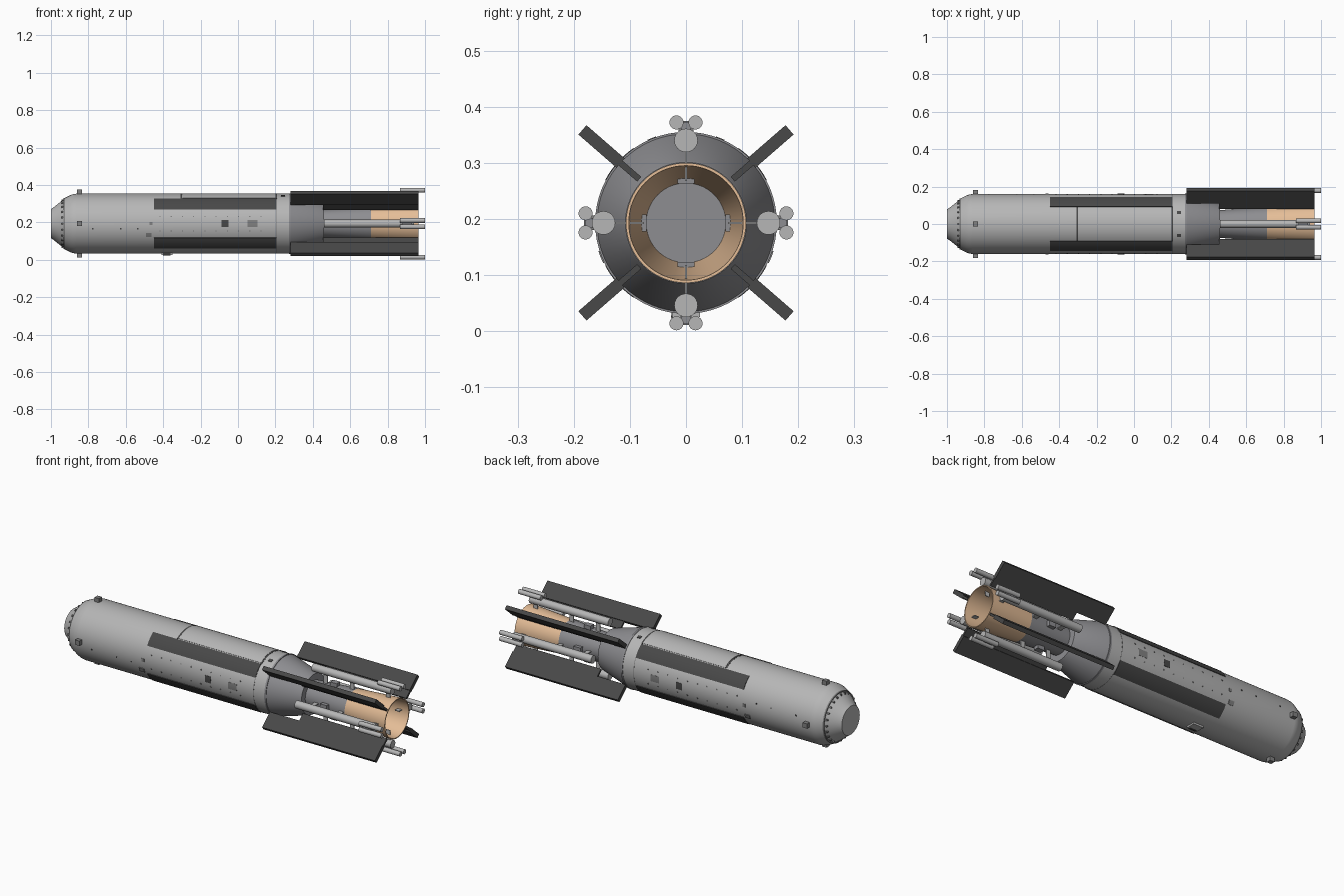
import bpy, bmesh
from math import sin, cos, pi, radians
from mathutils import Matrix, Vector

cube = bpy.data.objects.get("Cube")
if cube:
    bpy.data.objects.remove(cube)

AXIS = 0.193   # height of the long axis
HULL = 0.16    # hull radius


def material(name, r, g, b):
    m = bpy.data.materials.new(name)
    m.use_nodes = True
    m.diffuse_color = (r, g, b, 1)
    m.node_tree.nodes["Principled BSDF"].inputs["Base Color"].default_value = (r, g, b, 1)
    return m


LIGHT = material("light grey", 0.47, 0.47, 0.47)
STEEL = material("steel grey", 0.27, 0.27, 0.285)
DARK = material("charcoal", 0.065, 0.065, 0.065)
TAN = material("tan", 0.78, 0.51, 0.31)
MID = material("middle grey", 0.22, 0.22, 0.22)


def finish(name, bm, mat, smooth=False):
    bmesh.ops.recalc_face_normals(bm, faces=bm.faces)
    mesh = bpy.data.meshes.new(name)
    bm.to_mesh(mesh)
    bm.free()
    mesh.materials.append(mat)
    ob = bpy.data.objects.new(name, mesh)
    bpy.context.collection.objects.link(ob)
    if smooth:
        bpy.ops.object.select_all(action='DESELECT')
        ob.select_set(True)
        bpy.context.view_layer.objects.active = ob
        bpy.ops.object.shade_smooth_by_angle(angle=radians(30))
    return ob


def lathe(name, profile, mat, segs=64):
    """Revolve (x, radius) points about the long axis."""
    bm = bmesh.new()
    verts = [bm.verts.new((x, 0, AXIS + r)) for x, r in profile]
    edges = [bm.edges.new(pair) for pair in zip(verts, verts[1:])]
    bmesh.ops.spin(bm, geom=verts + edges, cent=(0, 0, AXIS), axis=(1, 0, 0),
                   angle=2 * pi, steps=segs, use_merge=True)
    bmesh.ops.remove_doubles(bm, verts=bm.verts, dist=1e-5)
    return finish(name, bm, mat, True)


def rod(name, x0, x1, y, z, r, mat):
    """Cylinder along x, placed relative to the axis."""
    bm = bmesh.new()
    place = Matrix.Translation(((x0 + x1) / 2, y, AXIS + z)) @ Matrix.Rotation(pi / 2, 4, 'Y')
    bmesh.ops.create_cone(bm, cap_ends=True, segments=24, radius1=r, radius2=r,
                          depth=x1 - x0, matrix=place)
    return finish(name, bm, mat, True)


def block(name, x0, x1, r0, r1, width, angle, mat, shift=0):
    """Box from radius r0 to r1 at an angle round the axis (0 = +y, 90 = up)."""
    bm = bmesh.new()
    place = (Matrix.Translation((0, 0, AXIS)) @ Matrix.Rotation(radians(angle), 4, 'X')
             @ Matrix.Translation(((x0 + x1) / 2, (r0 + r1) / 2, shift))
             @ Matrix.Diagonal((x1 - x0, r1 - r0, width, 1)))
    bmesh.ops.create_cube(bm, size=1, matrix=place)
    return finish(name, bm, mat)


def hull_plate(name, x0, x1, a0, a1, mat, height=0.003, steps=8):
    """Thin curved plate lying on the hull between two angles."""
    bm = bmesh.new()
    rows = []
    for i in range(steps + 1):
        a = radians(a0 + (a1 - a0) * i / steps)
        rows.append([bm.verts.new((x, r * cos(a), AXIS + r * sin(a)))
                     for x, r in ((x0, HULL - 0.003), (x0, HULL + height),
                                  (x1, HULL + height), (x1, HULL - 0.003))])
    for p, q in zip(rows, rows[1:]):
        for k in range(4):
            bm.faces.new((p[k], p[k - 1], q[k - 1], q[k]))
    bm.faces.new(rows[0])
    bm.faces.new(rows[-1])
    return finish(name, bm, mat, True)


# Main body
lathe("nose_cap", [(-1, 0), (-1, 0.078), (-0.985, 0.088), (-0.93, 0.132), (-0.92, 0.132)], LIGHT)
lathe("hull", [(-0.925, 0), (-0.925, 0.138), (-0.895, 0.153), (-0.88, 0.158), (-0.865, HULL),
               (0.28, HULL), (0.28, 0)], LIGHT)
lathe("nose_seam", [(-0.932, 0.125), (-0.932, 0.136), (-0.925, 0.138), (-0.925, 0.125)], MID)
lathe("hull_rear_ring", [(0.272, 0.155), (0.272, 0.162), (0.282, 0.162), (0.282, 0.155)], STEEL)
lathe("hull_seam", [(0.204, 0.158), (0.204, 0.1607), (0.207, 0.1607), (0.207, 0.158)], MID)
lathe("tail_cone", [(0.28, 0.159), (0.455, 0.111), (0.46, 0.108), (0.46, 0)], STEEL)

# Engine and bell with a tan lining
lathe("engine_section", [(0.455, 0.074), (0.71, 0.091)], STEEL)
lathe("engine_bell", [(0.71, 0.091), (0.965, 0.107), (0.965, 0.102), (0.48, 0.071)], TAN)
lathe("engine_throat", [(0.481, 0), (0.481, 0.072)], STEEL)

# Dark panels along the hull and stepped fins behind them
for i, (lo, hi) in enumerate(((28, 55), (125, 152), (208, 235), (305, 332))):
    hull_plate(f"dark_panel_{i}", -0.45, 0.205, lo, hi, DARK)
for i, (angle, side) in enumerate(((41, 1), (139, -1), (221, 1), (319, -1))):
    block(f"fin_{i}", 0.28, 0.965, 0.158, 0.248, 0.022, angle, DARK, side * 0.004)
    block(f"fin_root_{i}", 0.455, 0.965, 0.114, 0.16, 0.011, angle, DARK, side * 0.004)

# Four pods around the engine, each with a pair of small tubes
for i in range(4):
    angle = 90 * i
    a = radians(angle)
    out, side = Vector((cos(a), sin(a))), Vector((-sin(a), cos(a)))
    rod(f"pod_{i}", 0.46, 0.94, *(out * 0.147), 0.021, LIGHT)
    for s in (-1, 1):
        rod(f"pod_tube_{i}_{s}", 0.865, 1.0, *(out * 0.179 + side * 0.017 * s), 0.0125, LIGHT)
    block(f"pod_tube_mount_{i}", 0.88, 0.93, 0.155, 0.18, 0.018, angle, STEEL)
    for x in (0.52, 0.68, 0.9):
        block(f"pod_strut_{i}_{x}", x, x + 0.025, 0.075, 0.13, 0.004, angle, LIGHT)
    block(f"engine_box_{i}", 0.57, 0.61, 0.07, 0.102, 0.03, angle, STEEL)
    # Thruster block near the nose
    block(f"thruster_block_{i}", -0.862, -0.835, 0.15, 0.182, 0.026, angle, MID)

# Top equipment cover between two slots
hull_plate("top_cover", -0.298, 0.2, 57, 123, LIGHT, 0.002, 16)
for i, x in enumerate((-0.308, 0.2)):
    hull_plate(f"top_slot_{i}", x, x + 0.009, 56, 124, DARK, 0.001, 16)

# Side hatches, sensors and rows of rivets on both flanks
for flank in (0, 180):
    hull_plate(f"window_{flank}", -0.088, -0.052, flank - 6.5, flank + 6.5, DARK, 0.002)
    hull_plate(f"hatch_{flank}", 0.052, 0.104, flank - 6.5, flank + 6.5, MID, 0.001)
    hull_plate(f"sensor_{flank}", -0.472, -0.456, flank - 3, flank + 3, MID, 0.002)
    low = flank - 22 if flank == 0 else flank + 22
    hull_plate(f"low_sensor_{flank}", -0.493, -0.463, low - 4, low + 4, MID, 0.004)
    for i in range(10):
        x = -0.42 + i * 0.06
        for j in (-14, 14):
            block(f"rivet_{flank}_{i}_{j}", x, x + 0.006, 0.155, 0.1615, 0.006, flank + j, MID)
    for i, x in enumerate((-0.78, -0.63, -0.54)):
        block(f"forward_rivet_{flank}_{i}", x, x + 0.007, 0.155, 0.1615, 0.007, flank + 10, DARK)

# Bolts around the nose
for i in range(24):
    block(f"nose_bolt_{i}", -0.945, -0.936, 0.118, 0.129, 0.008, i * 15, MID)

# Small equipment on the belly and rear collar
block("belly_box", -0.41, -0.35, 0.15, 0.168, 0.05, 270, LIGHT)
block("belly_foot", -0.40, -0.36, 0.16, 0.171, 0.012, 263, DARK)
block("collar_box", 0.23, 0.25, 0.15, 0.163, 0.016, 112, DARK)
block("collar_box_side", 0.23, 0.25, 0.15, 0.163, 0.016, 68, DARK)
